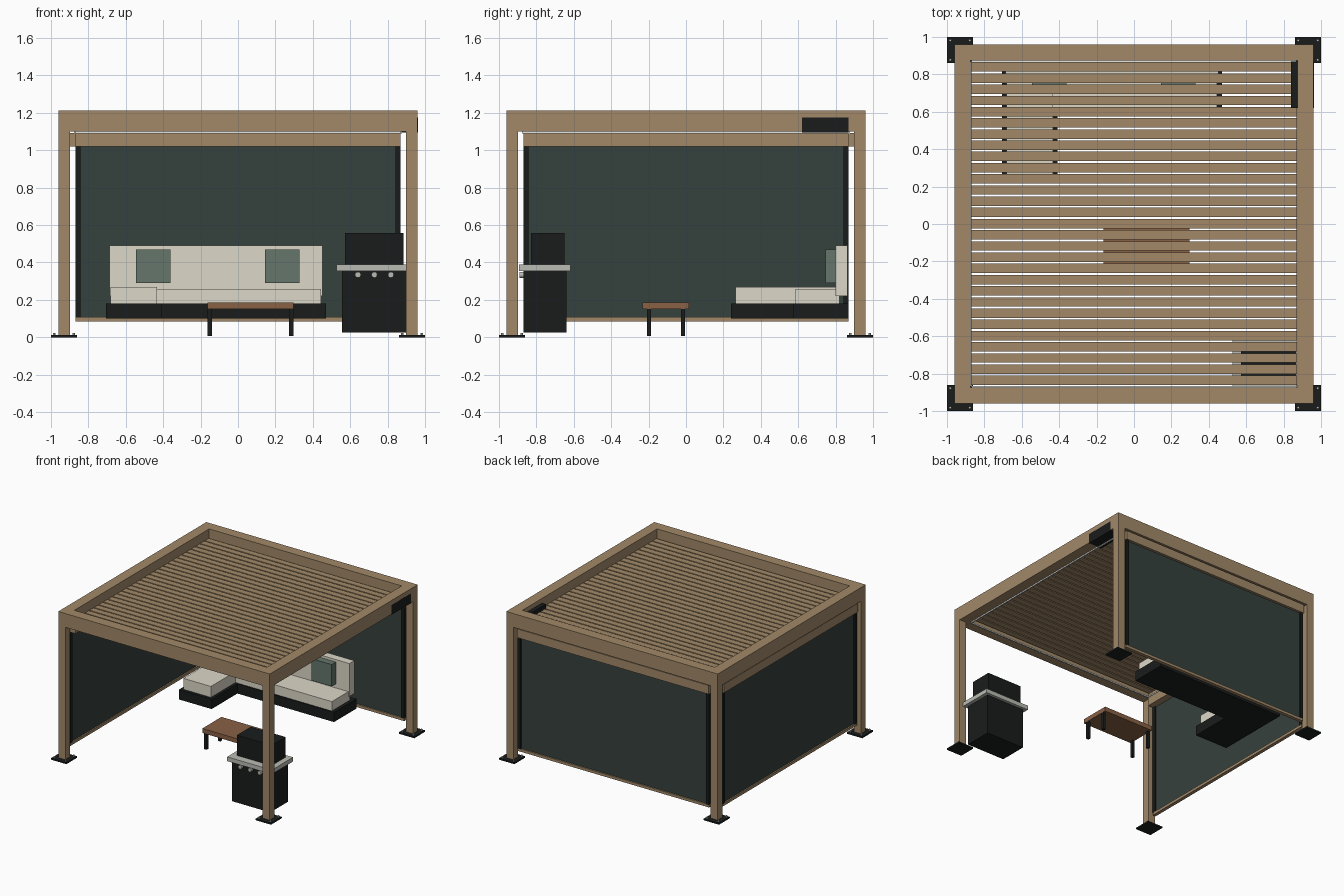
import bpy, bmesh, math
from mathutils import Matrix, Vector

if "Cube" in bpy.data.objects:
    bpy.data.objects.remove(bpy.data.objects["Cube"])


def mat(name, r, g, b):
    m = bpy.data.materials.new(name)
    m.diffuse_color = (r, g, b, 1)
    m.use_nodes = True
    m.node_tree.nodes["Principled BSDF"].inputs["Base Color"].default_value = m.diffuse_color
    return m


BRONZE = mat("bronze", .36, .25, .14)
DARK = mat("charcoal", .010, .012, .012)
FABRIC = mat("screen_fabric", .036, .052, .046)
CREAM = mat("cream", .72, .69, .58)
GREEN = mat("sage", .13, .18, .15)
WOOD = mat("wood", .25, .12, .06)
STEEL = mat("steel", .50, .50, .46)
LIGHT = mat("light", .80, .80, .76)


def finish(name, bm, material):
    me = bpy.data.meshes.new(name)
    bm.to_mesh(me)
    bm.free()
    me.materials.append(material)
    ob = bpy.data.objects.new(name, me)
    bpy.context.collection.objects.link(ob)
    return ob


def add_box(bm, x0, x1, y0, y1, z0, z1):
    m = Matrix.Translation(((x0 + x1) / 2, (y0 + y1) / 2, (z0 + z1) / 2))
    m = m @ Matrix.Diagonal((x1 - x0, y1 - y0, z1 - z0, 1))
    bmesh.ops.create_cube(bm, size=1, matrix=m)


def box(name, material, *dims):
    bm = bmesh.new()
    add_box(bm, *dims)
    return finish(name, bm, material)


def prism(name, material, pts, z0, z1):
    bm = bmesh.new()
    face = bm.faces.new([bm.verts.new((x, y, z0)) for x, y in pts])
    top = bmesh.ops.extrude_face_region(bm, geom=[face])["geom"]
    bmesh.ops.translate(bm, vec=(0, 0, z1 - z0),
                        verts=[v for v in top if isinstance(v, bmesh.types.BMVert)])
    bmesh.ops.recalc_face_normals(bm, faces=bm.faces)
    return finish(name, bm, material)


def cylinder(name, material, loc, r, h, rot=None, seg=12):
    bm = bmesh.new()
    m = Matrix.Translation(loc) @ (rot or Matrix())
    bmesh.ops.create_cone(bm, cap_ends=True, segments=seg, radius1=r, radius2=r,
                          depth=h, matrix=m)
    return finish(name, bm, material)


# Posts, base plates and anchor bolts
for sx in (-1, 1):
    for sy in (-1, 1):
        cx, cy = .929 * sx, .929 * sy
        box("post", BRONZE, cx - .032, cx + .032, cy - .032, cy + .032, .01, 1.10)
        px, py = .93 * sx, .93 * sy
        box("base_plate", DARK, px - .07, px + .07, py - .07, py + .07, 0, .012)
        for bx in (-.052, .052):
            for by in (-.052, .052):
                cylinder("anchor_bolt", STEEL, (px + bx, py + by, .017), .007, .014, seg=6)

# Perimeter roof beams and light strips
for s in (-1, 1):
    a, b = sorted((.961 * s, .875 * s))
    box("cross_beam", BRONZE, -.961, .961, a, b, 1.10, 1.213)
    box("side_beam", BRONZE, a, b, -.875, .875, 1.10, 1.213)
    a, b = sorted((.876 * s, .866 * s))
    box("cross_light_strip", LIGHT, -.87, .87, a, b, 1.09, 1.10)
    box("side_light_strip", LIGHT, a, b, -.866, .866, 1.09, 1.10)

# Roof louvers
N = 29
pitch = 1.736 / N
for i in range(N):
    y = -.866 + pitch * (i + .5)
    box("louver", BRONZE, -.872, .872, y - .0252, y + .0252, 1.122, 1.14)

# Control box in the rear right of the beam
box("control_box", DARK, .84, .9612, .62, .87, 1.095, 1.175)

# Roller screens in line with the posts: built for the back, then turned for the left side
for side, turn in (("back", 0), ("left", math.pi / 2)):
    parts = [
        box(side + "_screen_cassette", BRONZE, -.87, .87, .87, .953, 1.02, 1.092),
        box(side + "_screen_fabric", FABRIC, -.845, .845, .926, .932, .10, 1.03),
        box(side + "_screen_bottom_bar", BRONZE, -.87, .87, .915, .943, .085, .107),
    ]
    for s in (-1, 1):
        a, b = sorted((.87 * s, .843 * s))
        parts.append(box(side + "_screen_guide", DARK, a, b, .914, .944, .105, 1.02))
    for p in parts:
        p.data.transform(Matrix.Rotation(turn, 4, 'Z'))

# Corner sofa
prism("sofa_base", DARK, [(-.706, .24), (-.408, .24), (-.408, .575), (.47, .575),
                          (.47, .868), (-.706, .868)], .10, .18)
box("sofa_chaise_cushion", CREAM, -.682, -.432, .265, .82, .18, .27)
box("sofa_seat_cushion", CREAM, -.432, .443, .585, .82, .18, .257)
box("sofa_back_cushion", CREAM, -.687, .452, .80, .864, .22, .49)
for x in (-.453, .237):
    box("throw_pillow", GREEN, x - .092, x + .092, .745, .80, .29, .47)

# Low table
box("table_top", WOOD, -.162, .297, -.232, .016, .15, .187)
for sx in (-1, 1):
    for sy in (-1, 1):
        x, y = .067 + .218 * sx, -.107 + .09 * sy
        box("table_leg", DARK, x - .011, x + .011, y - .011, y + .011, .008, .15)

# Grill
box("grill_body", DARK, .556, .902, -.87, -.64, .025, .355)
box("grill_shelf", STEEL, .526, .932, -.892, -.617, .355, .39)
box("grill_hood", DARK, .572, .886, -.83, -.65, .39, .557)
for x in (.641, .729, .817):
    cylinder("grill_knob", STEEL, (x, -.88, .334), .016, .022,
             Matrix.Rotation(math.pi / 2, 4, 'X'), 16)
